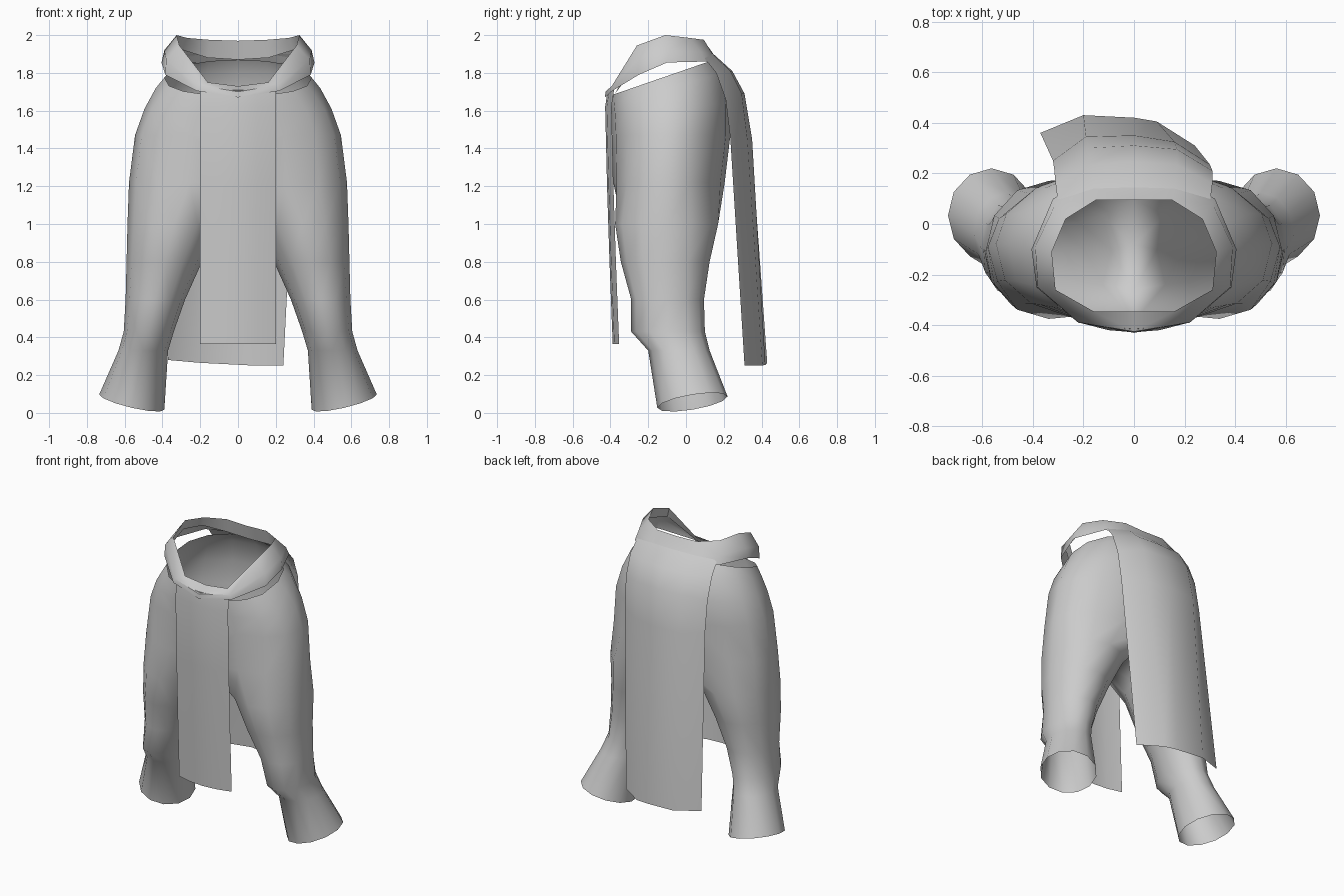
import bpy, math
from math import sin, cos, radians

if "Cube" in bpy.data.objects:
    bpy.data.objects.remove(bpy.data.objects["Cube"])

cloth = bpy.data.materials.new("grey cloth")
cloth.diffuse_color = (0.6, 0.6, 0.6, 1)
cloth.use_nodes = True
cloth.node_tree.nodes["Principled BSDF"].inputs["Base Color"].default_value = cloth.diffuse_color


def make(name, verts, faces, angle=60):
    me = bpy.data.meshes.new(name)
    me.from_pydata(verts, [], faces)
    me.materials.append(cloth)
    ob = bpy.data.objects.new(name, me)
    bpy.context.collection.objects.link(ob)
    bpy.ops.object.select_all(action='DESELECT')
    ob.select_set(True)
    bpy.context.view_layer.objects.active = ob
    bpy.ops.object.mode_set(mode='EDIT')
    bpy.ops.mesh.select_all(action='SELECT')
    bpy.ops.mesh.normals_make_consistent(inside=False)
    bpy.ops.object.mode_set(mode='OBJECT')
    bpy.ops.object.shade_smooth_by_angle(angle=radians(angle))
    return ob


def mirror(ob):
    m = ob.modifiers.new("mirror", 'MIRROR')
    m.use_clip = True
    m.merge_threshold = 0.002
    bpy.ops.object.modifier_apply(modifier=m.name)


def sheet(name, rows, angle=60):
    """Open grid of quads through rows of points."""
    n = len(rows[0])
    verts = [p for r in rows for p in r]
    faces = [(i * n + j, i * n + j + 1, (i + 1) * n + j + 1, (i + 1) * n + j)
             for i in range(len(rows) - 1) for j in range(n - 1)]
    return make(name, verts, faces, angle)


# Trousers: tube rings below the crotch, half rings above, then mirrored
def leg_ring(z, xi, xo, yf, yb, tx=0, ty=0):
    cx, rx, cy, ry = (xi + xo) / 2, (xo - xi) / 2, (yf + yb) / 2, (yb - yf) / 2
    ring = []
    for k in range(12):
        a = radians(-120 + 30 * k)
        ring.append((cx + rx * cos(a), cy + ry * sin(a), z + tx * cos(a) + ty * sin(a)))
    return ring


def hip_ring(z, rx, yf, yb, drop=0):
    cy, ry = (yf + yb) / 2, (yb - yf) / 2
    ring = []
    for k in range(9):
        a = radians(-90 + 22.5 * k)
        c, s = max(cos(a), 0), sin(a)
        if s < 0:                      # squarer towards the front
            c, s = c ** 0.85, -(-s) ** 0.8
        ring.append((rx * c if 0 < k < 8 else 0, cy + ry * s, z - drop * (1 - s) / 2))
    return ring


legs = [leg_ring(0.057, 0.39, 0.735, -0.152, 0.22, 0.04, 0.03),
        leg_ring(0.33, 0.37, 0.633, -0.20, 0.125),
        leg_ring(0.43, 0.34, 0.605, -0.29, 0.10),
        leg_ring(0.60, 0.28, 0.595, -0.29, 0.095),
        leg_ring(0.80, 0.19, 0.59, -0.345, 0.125),
        leg_ring(1.00, 0.09, 0.585, -0.375, 0.17)]
crotch = hip_ring(1.22, 0.577, -0.385, 0.205)
crotch += [(0, 0.10, 1.17), (0, -0.08, 1.14), (0, -0.26, 1.17)]
legs.append(crotch)
hips = [hip_ring(1.47, 0.545, -0.39, 0.235),
        hip_ring(1.64, 0.495, -0.395, 0.235, 0.06),
        hip_ring(1.80, 0.435, -0.40, 0.20, 0.16),
        hip_ring(1.87, 0.39, -0.40, 0.15, 0.19)]
verts = [p for r in legs + hips for p in r]
faces = []
for i in range(6):
    for k in range(12):
        a, b = i * 12 + k, i * 12 + (k + 1) % 12
        faces.append((a, b, b + 12, a + 12))
lower = [72 + k for k in range(9)]
for i in range(4):
    upper = [84 + 9 * i + k for k in range(9)]
    for k in range(8):
        faces.append((lower[k], lower[k + 1], upper[k + 1], upper[k]))
    lower = upper
mirror(make("trousers", verts, faces))

# Folded waistband, back centre to front centre, mirrored
inner = [(0, .12, 1.87), (.16, .11, 1.88), (.29, .03, 1.92), (.345, -.1, 1.93),
         (.33, -.27, 1.88), (.17, -.36, 1.72), (0, -.375, 1.69)]
rim = [(0, .095, 1.97), (.15, .095, 1.975), (.27, .02, 1.985), (.325, -.11, 2.0),
       (.31, -.26, 1.945), (.16, -.345, 1.75), (0, -.345, 1.73)]
middle = [(0, .145, 1.90), (.16, .14, 1.90), (.31, .08, 1.91), (.39, -.09, 1.92),
          (.38, -.25, 1.87), (.21, -.39, 1.735), (0, -.425, 1.70)]
bottom = [(0, .19, 1.85), (.17, .18, 1.85), (.32, .10, 1.86), (.405, -.1, 1.855),
          (.385, -.25, 1.79), (.22, -.39, 1.705), (0, -.43, 1.67)]
mirror(sheet("waistband", [inner, rim, middle, bottom]))

# Front hanging panel, gently bowed
front = []
for z, y in [(1.71, -.415), (1.62, -.428), (1.2, -.418), (0.8, -.405), (0.365, -.388)]:
    front.append([(0.2 * t, y + 0.034 * t * t, z) for t in (-1, -.5, 0, .5, 1)])
sheet("front_panel", front)

# Back hanging panel, flowing out of the waistband and twisted to one side
back = [[(-.30, .08, 1.90), (-.16, .14, 1.90), (0, .145, 1.90), (.16, .14, 1.90), (.30, .08, 1.90)],
        [(-.31, .16, 1.80), (-.17, .235, 1.81), (0, .245, 1.81), (.17, .235, 1.81), (.31, .16, 1.80)],
        [(-.315, .215, 1.66), (-.18, .30, 1.69), (0, .31, 1.69), (.17, .295, 1.69), (.31, .21, 1.66)],
        [(-.32, .25, 1.45), (-.19, .345, 1.45), (0, .35, 1.45), (.16, .325, 1.45), (.30, .235, 1.45)],
        [(-.37, .36, 0.28), (-.2, .43, 0.265), (0, .42, 0.255), (.09, .405, 0.25), (.24, .31, 0.25)]]
sheet("back_panel", back)
